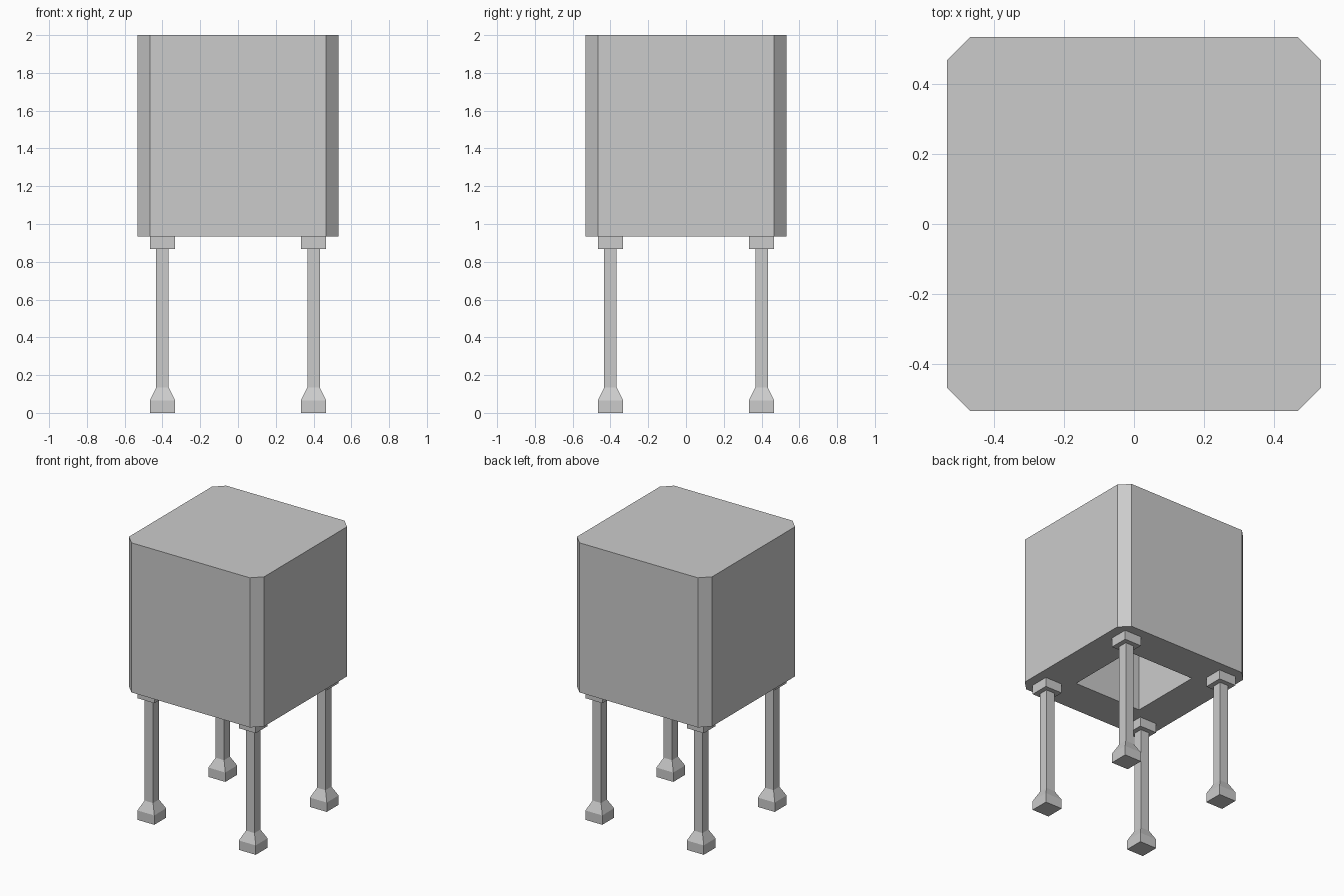
import bpy, bmesh

if "Cube" in bpy.data.objects:
    bpy.data.objects.remove(bpy.data.objects["Cube"])

U = 2 / 30  # the model sits on a grid of 30 units in height


def make_object(name, bm):
    bmesh.ops.recalc_face_normals(bm, faces=bm.faces[:])
    mesh = bpy.data.meshes.new(name)
    bm.to_mesh(mesh)
    bm.free()
    obj = bpy.data.objects.new(name, mesh)
    bpy.context.collection.objects.link(obj)
    return obj


def box(bm, half, z0, z1):
    verts = bmesh.ops.create_cube(bm, size=1)["verts"]
    for v in verts:
        v.co = (v.co.x * 2 * half, v.co.y * 2 * half, z0 if v.co.z < 0 else z1)


def square_stack(bm, cx, cy, profile):
    """Square column through (half width, height) steps, capped at both ends."""
    rings = [[bm.verts.new((cx + sx * h, cy + sy * h, z))
              for sx, sy in ((-1, -1), (1, -1), (1, 1), (-1, 1))]
             for h, z in profile]
    for a, b in zip(rings, rings[1:]):
        for i in range(4):
            j = (i + 1) % 4
            bm.faces.new((a[i], a[j], b[j], b[i]))
    bm.faces.new(rings[0][::-1])
    bm.faces.new(rings[-1])


# Tank body: box with chamfered upright edges
bm = bmesh.new()
box(bm, 8 * U, 14 * U, 30 * U)
upright = [e for e in bm.edges if abs(e.verts[0].co.z - e.verts[1].co.z) > 0.1]
bmesh.ops.bevel(bm, geom=upright, offset=U, segments=1, affect='EDGES')
body = make_object("tank_body", bm)

# Square hollow open at the underside
bm = bmesh.new()
box(bm, 4 * U, 13 * U, 26 * U)
cutter = make_object("hollow_cutter", bm)
cutter.hide_render = True
mod = body.modifiers.new("hollow", 'BOOLEAN')
mod.operation = 'DIFFERENCE'
mod.solver = 'EXACT'
mod.object = cutter
bpy.context.view_layer.objects.active = body
bpy.ops.object.modifier_apply(modifier=mod.name)
bpy.data.objects.remove(cutter)

# Four legs: flared foot, thin post and square top pad
leg_profile = [(U, 0), (U, U), (U / 2, 2 * U), (U / 2, 13 * U), (U, 13 * U), (U, 14 * U)]
for sx, side in ((-1, "left"), (1, "right")):
    for sy, end in ((-1, "front"), (1, "back")):
        bm = bmesh.new()
        square_stack(bm, sx * 6 * U, sy * 6 * U, leg_profile)
        make_object(f"{end}_{side}_leg", bm)
